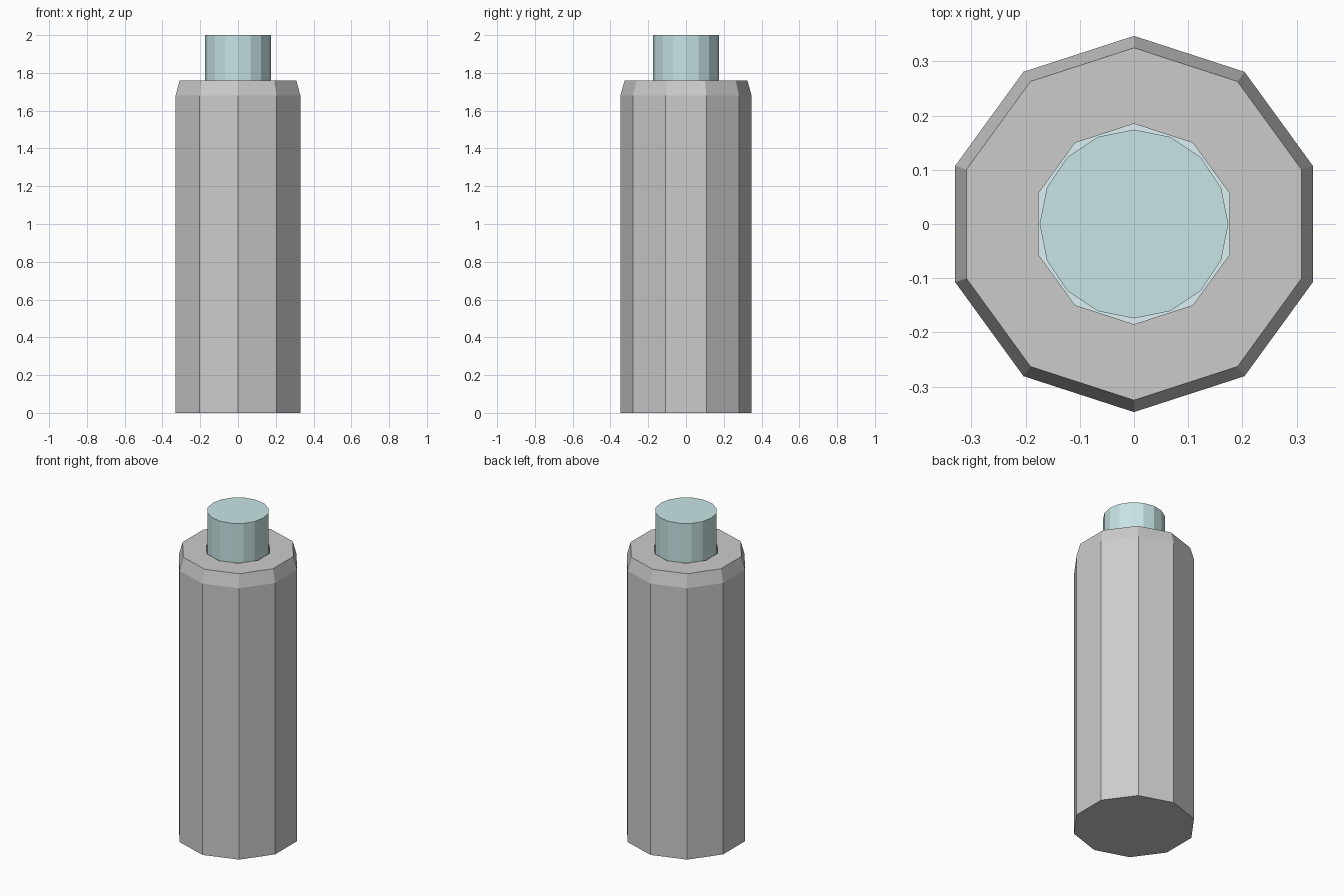
import bpy, bmesh, math

if "Cube" in bpy.data.objects:
    bpy.data.objects.remove(bpy.data.objects["Cube"])


def lathe(name, profile, sides, start):
    """Closed faceted solid from (radius, z) rings, capped at both ends."""
    bm = bmesh.new()
    rings = []
    for r, z in profile:
        rings.append([bm.verts.new((r * math.cos(start + 2 * math.pi * i / sides),
                                    r * math.sin(start + 2 * math.pi * i / sides), z))
                      for i in range(sides)])
    for a, b in zip(rings, rings[1:]):
        for i in range(sides):
            j = (i + 1) % sides
            bm.faces.new((a[i], a[j], b[j], b[i]))
    bm.faces.new(rings[0][::-1])
    bm.faces.new(rings[-1])
    mesh = bpy.data.meshes.new(name)
    bm.to_mesh(mesh)
    bm.free()
    obj = bpy.data.objects.new(name, mesh)
    bpy.context.collection.objects.link(obj)
    return obj


def material(name, color):
    mat = bpy.data.materials.new(name)
    mat.diffuse_color = (*color, 1)
    mat.use_nodes = True
    mat.node_tree.nodes["Principled BSDF"].inputs["Base Color"].default_value = mat.diffuse_color
    return mat


# ten-sided body: chamfered shoulder and recessed socket in the top
body = lathe("body", [(0.347, 0), (0.347, 1.68), (0.325, 1.76),
                      (0.185, 1.76), (0.185, 1.66)], 10, math.pi / 2)

# pale floor of the socket
body.data.materials.append(None)
body.data.materials.append(material("pale_teal", (0.71, 0.88, 0.90)))
body.data.polygons[-1].material_index = 1

# sixteen-sided plug standing in the socket
plug = lathe("plug", [(0.174, 1.66), (0.174, 2.0)], 16, 0)
plug.data.materials.append(material("teal", (0.58, 0.78, 0.79)))
